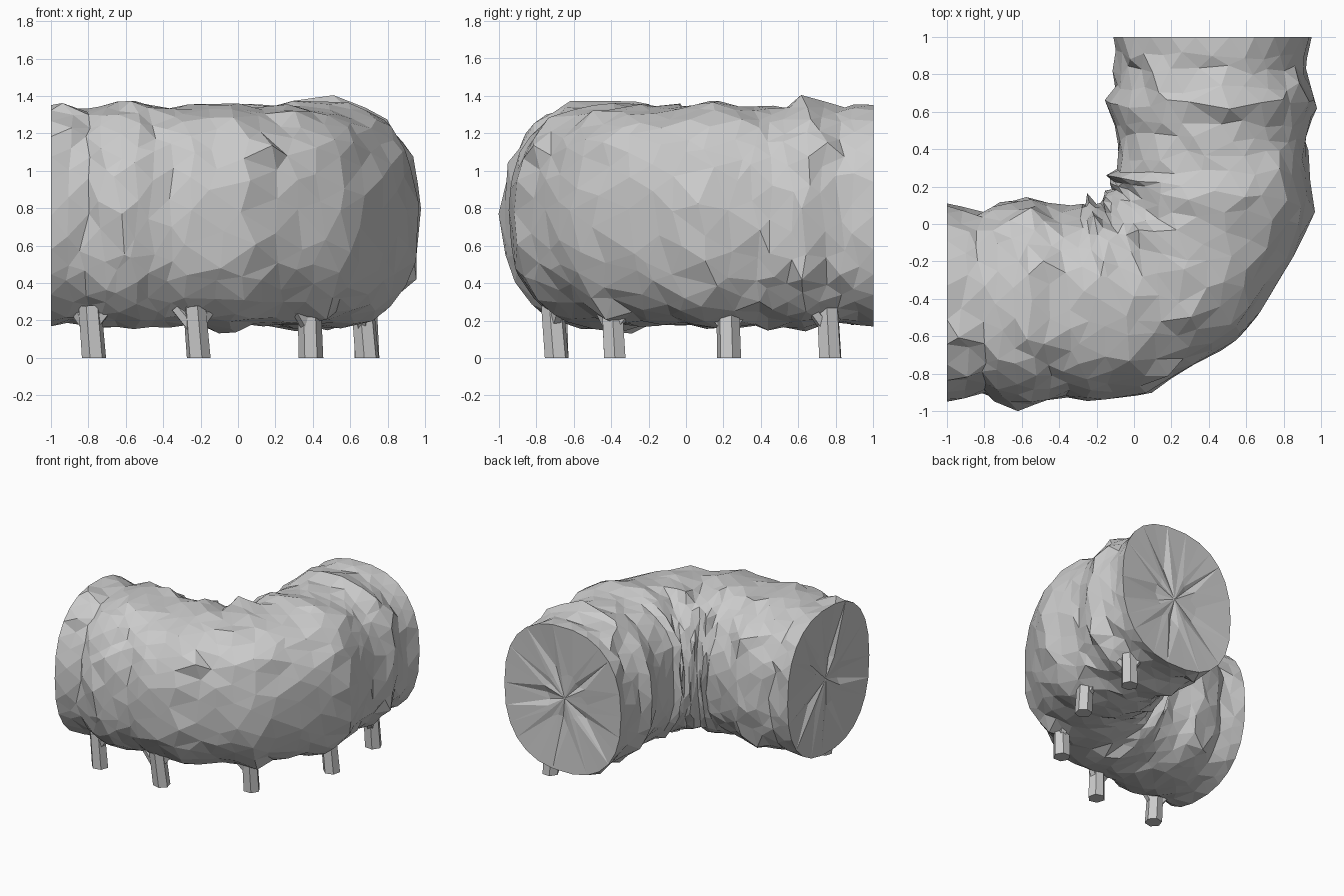
import bpy, bmesh, math, random
from mathutils import Vector

random.seed(11)
if "Cube" in bpy.data.objects:
    bpy.data.objects.remove(bpy.data.objects["Cube"], do_unlink=True)

grey = bpy.data.materials.new("plain_grey")
grey.use_nodes = True
grey.diffuse_color = (0.6, 0.6, 0.6, 1)
grey.node_tree.nodes["Principled BSDF"].inputs["Base Color"].default_value = (0.6, 0.6, 0.6, 1)

STRAIGHT, BEND, PIVOT = 0.72, 0.70, Vector((-0.28, 0.28, 0))
ARC = BEND * math.pi / 2
LENGTH = 2 * STRAIGHT + ARC
STATIONS, SIDES = 28, 26
MIDDLE = 0.76


def finish(bm, name):
    bmesh.ops.recalc_face_normals(bm, faces=bm.faces)
    mesh = bpy.data.meshes.new(name)
    bm.to_mesh(mesh)
    bm.free()
    mesh.materials.append(grey)
    obj = bpy.data.objects.new(name, mesh)
    bpy.context.collection.objects.link(obj)
    return obj


def frame(s):
    """Centre, outward and forward directions of the hedge at path length s."""
    turn = min(max((s - STRAIGHT) / ARC, 0), 1) * math.pi / 2
    out = Vector((math.sin(turn), -math.cos(turn), 0))
    along = Vector((math.cos(turn), math.sin(turn), 0))
    run = min(s - STRAIGHT, 0) + max(s - STRAIGHT - ARC, 0)
    return PIVOT + out * BEND + along * run, out, along


def section(angle):
    """Rounded box cross-section: outward and upward offsets."""
    c, s = math.cos(angle), math.sin(angle)
    power = 2 / 2.4
    return (math.copysign(abs(c) ** power, c) * 0.53,
            math.copysign(abs(s) ** power, s) * 0.595)


# Folds and bulges along the hedge: path length, girth
GIRTH = [(0, 1.0), (0.13, 0.93), (0.2, 0.92), (0.27, 1.0), (0.45, 1.06), (0.58, 0.95),
         (0.78, 0.98), (0.92, 1.04), (1.06, 0.92), (1.26, 1.0), (1.4, 0.95), (1.56, 0.97),
         (1.7, 1.08), (1.86, 0.95), (2.05, 0.96), (2.2, 1.07), (2.3, 0.94), (2.4, 0.94),
         (LENGTH, 1.0)]


def girth(s):
    s = min(max(s, 0), LENGTH)
    for (s0, g0), (s1, g1) in zip(GIRTH, GIRTH[1:]):
        if s <= s1:
            return g0 + (g1 - g0) * (s - s0) / (s1 - s0)
    return 1.0


# Leafy hedge body: lumpy tube swept around the corner
bm = bmesh.new()
rings = []
for i in range(STATIONS + 1):
    s = LENGTH * i / STATIONS
    end = i in (0, STATIONS)
    ring = []
    for j in range(SIDES):
        angle = 2 * math.pi * (j + 0.5 * (i % 2)) / SIDES
        shift = rough = 0
        if not end:
            angle += random.uniform(-0.06, 0.06)
            shift = random.uniform(-0.03, 0.03)
            rough = random.uniform(-0.025, 0.025)
            if random.random() < 0.06:
                rough += 0.06
        width = girth(s + shift)
        height = 1 + (width - 1) * 0.45
        centre, out, along = frame(s + shift)
        w, h = section(angle)
        ring.append(bm.verts.new(centre + out * w * (width + rough)
                                 + Vector((0, 0, MIDDLE + h * (height + rough)))))
    rings.append(ring)
for a, b in zip(rings, rings[1:]):
    for j in range(SIDES):
        k = (j + 1) % SIDES
        bm.faces.new((a[j], a[k], b[k], b[j]))

# Cut ends: radial facets around a slightly ragged middle
for ring, s, inward in ((rings[0], 0, 1), (rings[-1], LENGTH, -1)):
    centre, out, along = frame(s)
    middle = centre + Vector((0, 0, MIDDLE))
    inner = []
    for j, v in enumerate(ring):
        size = random.uniform(0.26, 0.42)
        depth = 0.045 if j % 5 == 0 else random.uniform(0.015, 0.03)
        inner.append(bm.verts.new(middle + (v.co - middle) * size + along * inward * depth))
    hub = bm.verts.new(middle + along * inward * 0.025)
    for j in range(SIDES):
        k = (j + 1) % SIDES
        bm.faces.new((ring[j], ring[k], inner[k], inner[j]))
        bm.faces.new((inner[j], inner[k], hub))
bmesh.ops.triangulate(bm, faces=bm.faces, quad_method='SHORT_EDGE')
finish(bm, "hedge_body")


def limb(bm, start, stop, r0, r1, sides=6):
    """Tapered prism between two points."""
    turn = (stop - start).to_track_quat('Z', 'Y')
    made = bmesh.ops.create_cone(bm, cap_ends=True, segments=sides, radius1=r0,
                                 radius2=r1, depth=(stop - start).length)
    for v in made["verts"]:
        v.co = turn @ v.co + (start + stop) / 2


# Forked trunks under the outer side
trunks = [(-0.77, -0.69), (-0.21, -0.69), (0.39, -0.38), (0.69, 0.23), (0.69, 0.77)]
for n, (x, y) in enumerate(trunks):
    bm = bmesh.new()
    lean = Vector((random.uniform(-0.03, 0.01), random.uniform(-0.03, 0.01), 0))
    foot = Vector((x, y, 0))
    top = foot + lean + Vector((0, 0, 0.28))
    limb(bm, foot, top, 0.066, 0.062)
    for v in bm.verts:
        if v.co.z < 0.03:
            v.co.z = 0.0
    # Forks spread to the outer side of the bend
    facing = math.atan2(y - PIVOT.y, x - PIVOT.x)
    for spread in (-1.6, 1.9):
        a = facing + spread
        tip = top + Vector((math.cos(a) * 0.1, math.sin(a) * 0.1, -0.01))
        limb(bm, top - Vector((0, 0, 0.13)), tip, 0.036, 0.03, 5)
    finish(bm, "trunk_%d" % (n + 1))
